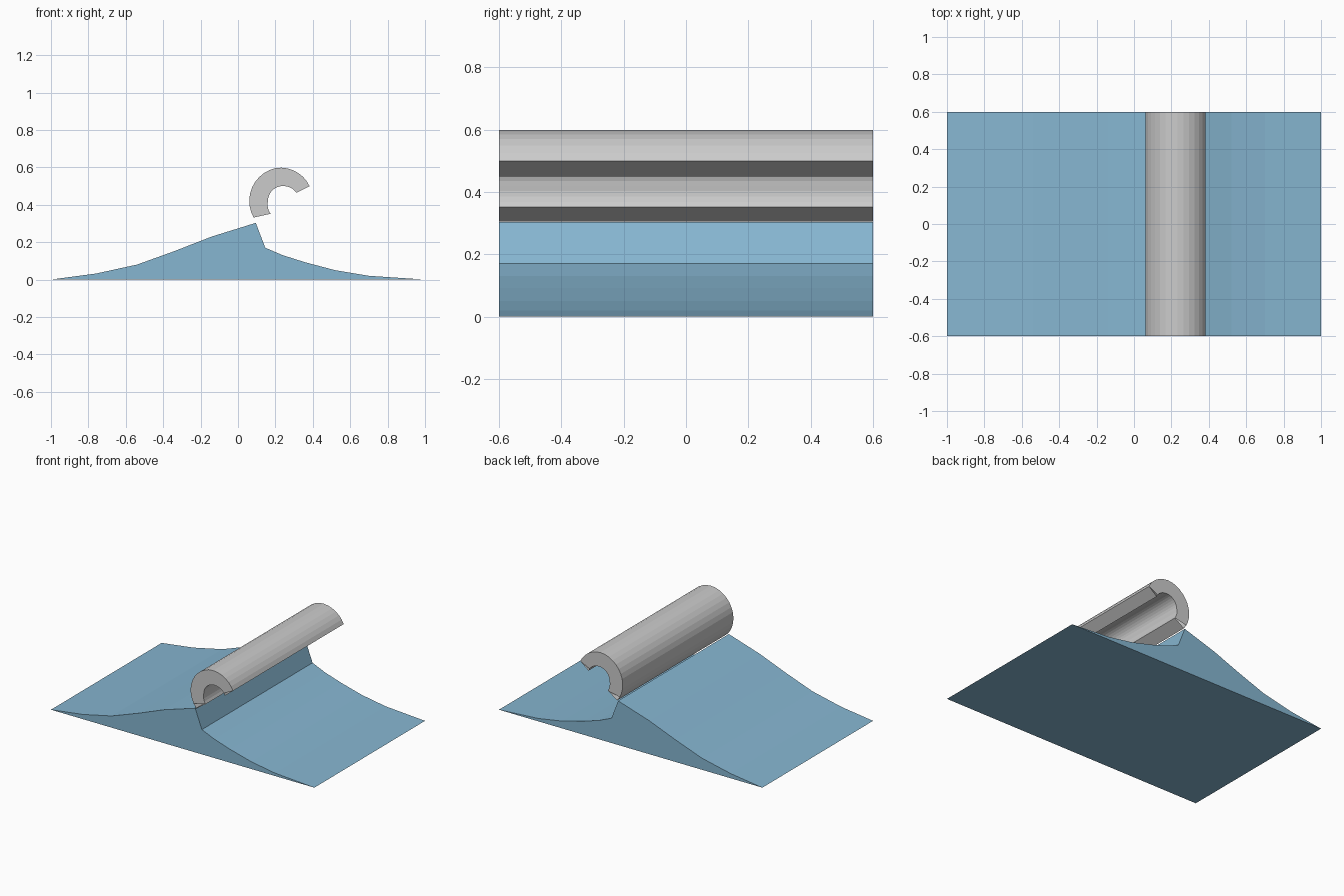
import bpy
from math import cos, sin, radians

if "Cube" in bpy.data.objects:
    bpy.data.objects.remove(bpy.data.objects["Cube"])

HALF = 0.6   # half depth in y


def build(name, profile, cap):
    """Extrude a closed x-z profile along y, capped by the listed profile points."""
    n = len(profile)
    verts = [(x, y, z) for y in (-HALF, HALF) for x, z in profile]
    faces = [(i, i + n, (i + 1) % n + n, (i + 1) % n) for i in range(n)]
    faces += [tuple(cap), tuple(i + n for i in reversed(cap))]
    mesh = bpy.data.meshes.new(name)
    mesh.from_pydata(verts, [], faces)
    obj = bpy.data.objects.new(name, mesh)
    bpy.context.collection.objects.link(obj)
    return obj


# Wave body, anticlockwise seen from the front
body = [(-1, 0), (1, 0), (0.70, 0.02), (0.52, 0.05), (0.36, 0.092),
        (0.24, 0.13), (0.146, 0.17), (0.095, 0.303), (-0.14, 0.23),
        (-0.34, 0.152), (-0.54, 0.08), (-0.76, 0.032)]
wave = build("wave_body", body, range(len(body)))
blue = bpy.data.materials.new("water_blue")
blue.diffuse_color = (0.24, 0.47, 0.64, 1)
blue.use_nodes = True
blue.node_tree.nodes["Principled BSDF"].inputs["Base Color"].default_value = blue.diffuse_color
wave.data.materials.append(blue)


# Foam curl: two arcs joined into a thick C
SEG = 18
CX, CZ = 0.24, 0.42


def arc(a0, a1, radius):
    pts = []
    for i in range(SEG + 1):
        a = a0 + (a1 - a0) * i / SEG
        r = radius(a)
        pts.append((CX + r * cos(radians(a)), CZ + r * sin(radians(a))))
    return pts


outer = arc(29, 220, lambda a: 0.18 - 0.017 * max(0, 100 - a) / 71)
inner = arc(226, 20, lambda a: 0.08 + 0.015 * max(0, a - 180) / 46
            + 0.006 * max(0, 80 - a) / 60)
curl = outer + inner
# The end caps stop one point short at each lip
skipped = {SEG, len(curl) - 1}
build("foam_curl", curl, [i for i in range(len(curl)) if i not in skipped])
